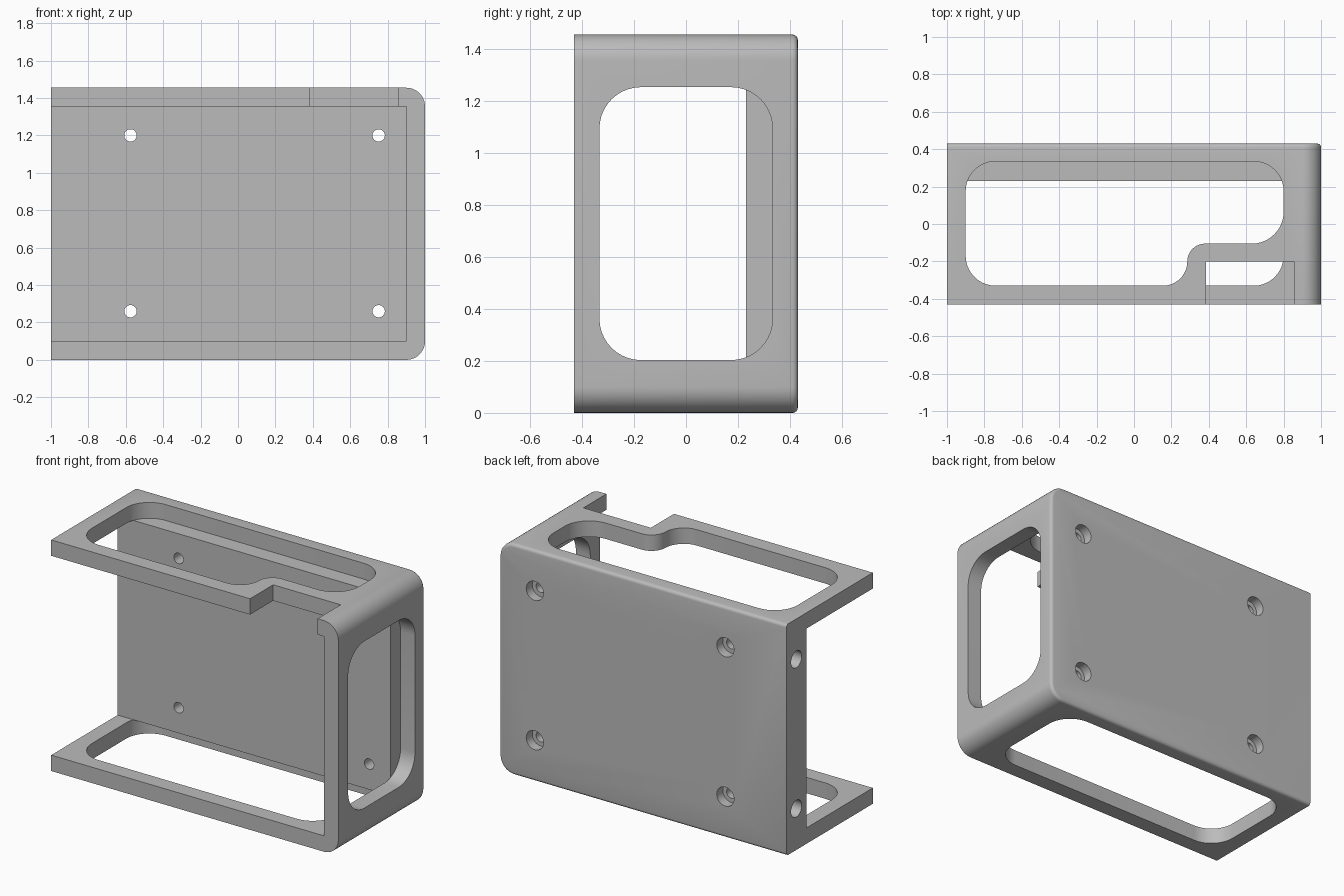
import bpy, bmesh
from math import cos, sin, pi
from mathutils import Vector

old = bpy.data.objects.get("Cube")
if old:
    bpy.data.objects.remove(old, do_unlink=True)

H, D = 1.455, 0.43           # height and half depth
WALL, PLATE = 0.1, 0.23      # wall thickness, inner face of the back plate
CEIL = H - WALL

grey = bpy.data.materials.new("plain grey")
grey.use_nodes = True
grey.diffuse_color = (0.5, 0.5, 0.5, 1)
grey.node_tree.nodes["Principled BSDF"].inputs["Base Color"].default_value = (0.5, 0.5, 0.5, 1)


def rounded(corners, steps=10):
    """Outline through (u, v, radius) right-angled corners, filleted."""
    out = []
    for i, (u, v, r) in enumerate(corners):
        p = Vector((u, v))
        if r == 0:
            out.append(p)
            continue
        a = (Vector(corners[i - 1][:2]) - p).normalized()
        b = (Vector(corners[(i + 1) % len(corners)][:2]) - p).normalized()
        for k in range(steps + 1):
            t = k / steps * pi / 2
            out.append(p + a * r * (1 - sin(t)) + b * r * (1 - cos(t)))
    return out


def rect(u0, u1, v0, v1, r=0):
    return rounded([(u0, v0, r), (u1, v0, r), (u1, v1, r), (u0, v1, r)])


def circle(u, v, r, n=32):
    return [Vector((u + r * cos(2 * pi * k / n), v + r * sin(2 * pi * k / n))) for k in range(n)]


def prism(name, outline, axis, lo, hi):
    """Extrude an outline along x, y or z."""
    place = {"x": lambda p, d: (d, p.x, p.y),
             "y": lambda p, d: (p.x, d, p.y),
             "z": lambda p, d: (p.x, p.y, d)}[axis]
    bm = bmesh.new()
    a = [bm.verts.new(place(p, lo)) for p in outline]
    b = [bm.verts.new(place(p, hi)) for p in outline]
    bm.faces.new(a)
    bm.faces.new(b)
    for i in range(len(a)):
        bm.faces.new((a[i - 1], a[i], b[i], b[i - 1]))
    bmesh.ops.recalc_face_normals(bm, faces=bm.faces)
    mesh = bpy.data.meshes.new(name)
    bm.to_mesh(mesh)
    bm.free()
    mesh.materials.append(grey)
    ob = bpy.data.objects.new(name, mesh)
    bpy.context.collection.objects.link(ob)
    return ob


def cut(name, *args):
    """Subtract a prism from the body."""
    cutter = prism(name, *args)
    cutter.hide_render = True
    mod = body.modifiers.new(name, "BOOLEAN")
    mod.operation, mod.solver, mod.object = "DIFFERENCE", "EXACT", cutter
    bpy.ops.object.modifier_apply(modifier=mod.name)
    bpy.data.objects.remove(cutter, do_unlink=True)


# Outer block, rounded on the right-hand corners
body = prism("bracket_housing",
             rounded([(-1, 0, 0), (1, 0, WALL), (1, H, WALL), (-1, H, 0)]), "y", -D, D)
bpy.context.view_layer.objects.active = body
body.select_set(True)

# Small fillet round the back edge, except at the open end
bm = bmesh.new()
bm.from_mesh(body.data)
rim = [e for e in bm.edges if all(v.co.y > D - 0.01 for v in e.verts)
       and not all(v.co.x < -0.99 for v in e.verts)]
bmesh.ops.bevel(bm, geom=rim, offset=0.02, segments=4, profile=0.5, affect="EDGES")
bm.to_mesh(body.data)
bm.free()

# Cavity open to the front and the left end
cut("cavity", rect(-1.2, 1 - WALL, WALL, CEIL), "y", -0.6, PLATE)

# Windows in the side, floor and top
cut("side_window", rect(-0.333, 0.333, 0.203, 1.253, 0.16), "x", 1 - WALL, 1.2)
cut("floor_window", rect(-0.9, 0.8, -0.33, 0.335, 0.16), "z", -0.2, WALL)
top_outline = rounded([(-0.9, -0.33, 0.16), (0.285, -0.33, 0.13), (0.285, -0.105, 0.095),
                       (0.8, -0.105, 0.17), (0.8, 0.335, 0.16), (-0.9, 0.335, 0.16)])
cut("top_window", top_outline, "z", CEIL, 1.6)

# Notch in the front of the top
cut("top_notch", rect(0.385, 0.855, -0.6, -0.2), "z", CEIL, 1.6)

# Counterbored screw holes in the back plate, and blind holes in its end
for z in (0.26, 1.2):
    for x in (-0.575, 0.752):
        cut("screw_hole", circle(x, z, 0.033), "y", 0.1, 0.6)
        cut("counterbore", circle(x, z, 0.06), "y", D - 0.06, 0.6)
    cut("end_hole", circle(0.33, z, 0.053), "x", -1.2, -0.8)

bpy.ops.object.shade_smooth_by_angle(angle=0.52)
